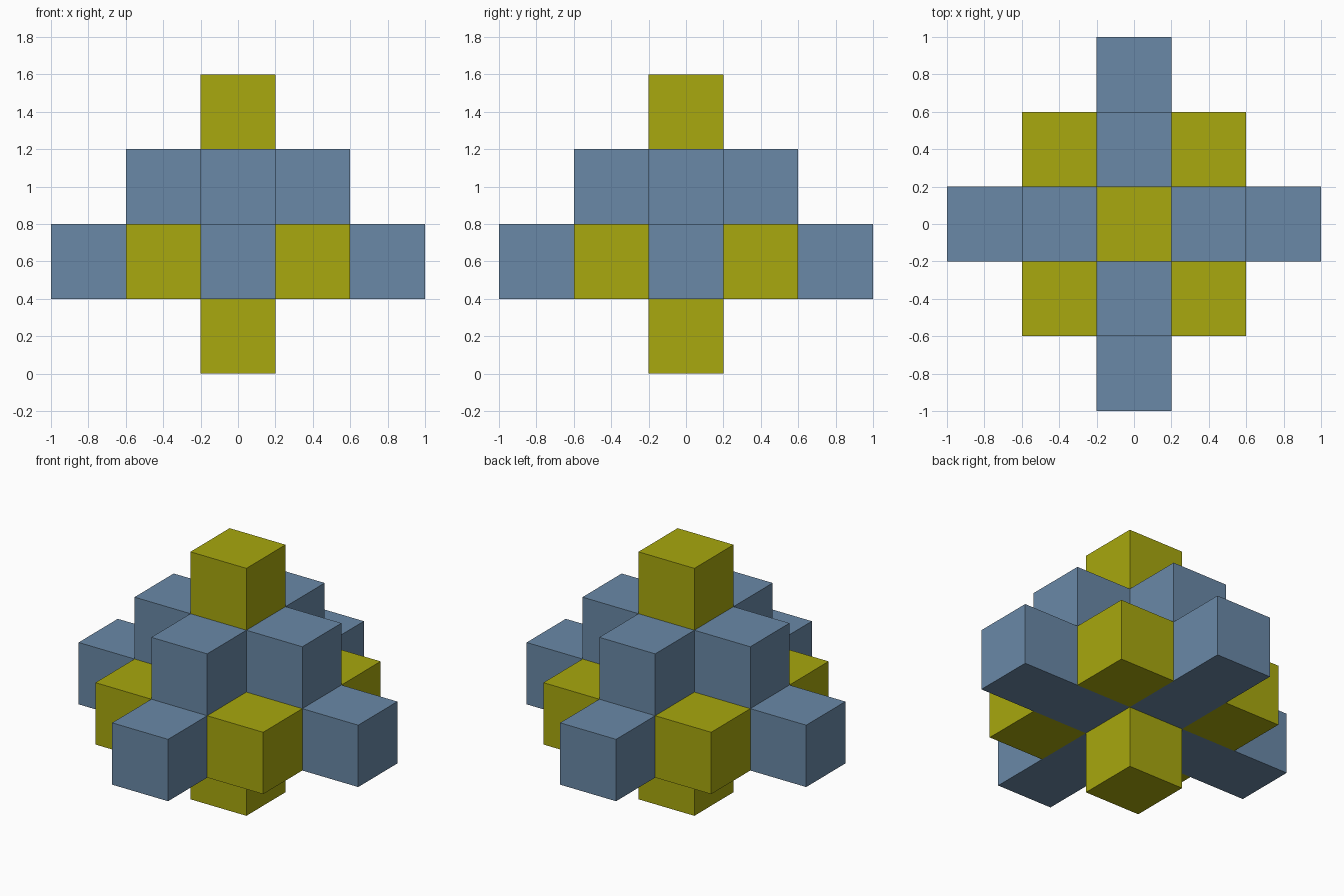
import bpy, bmesh

if "Cube" in bpy.data.objects:
    bpy.data.objects.remove(bpy.data.objects["Cube"])

U = 0.4    # edge of one cube
H = U / 2  # half a cube


def material(name, rgb):
    m = bpy.data.materials.new(name)
    m.diffuse_color = (*rgb, 1.0)
    m.use_nodes = True
    m.node_tree.nodes["Principled BSDF"].inputs["Base Color"].default_value = m.diffuse_color
    return m


BLUE = material("steel_blue", (0.144, 0.250, 0.386))
YELLOW = material("olive_yellow", (0.392, 0.392, 0.0044))


def prism(name, outline, z, mat):
    """Extrude a closed xy outline upward by one cube height."""
    bm = bmesh.new()
    base = bm.faces.new([bm.verts.new((x, y, z)) for x, y in outline])
    top = bmesh.ops.extrude_face_region(bm, geom=[base], use_keep_orig=True)["geom"]
    bmesh.ops.translate(bm, vec=(0, 0, U),
                        verts=[v for v in top if isinstance(v, bmesh.types.BMVert)])
    bmesh.ops.recalc_face_normals(bm, faces=bm.faces)
    mesh = bpy.data.meshes.new(name)
    bm.to_mesh(mesh)
    bm.free()
    mesh.materials.append(mat)
    obj = bpy.data.objects.new(name, mesh)
    bpy.context.collection.objects.link(obj)
    return obj


def cube(name, x, y, z):
    prism(name, [(x - H, y - H), (x + H, y - H), (x + H, y + H), (x - H, y + H)], z, YELLOW)


def cross(name, reach, z):
    outline = []
    corner = [(H, -H), (reach, -H), (reach, H)]
    for _ in range(4):  # quarter turns of one arm
        outline += corner
        corner = [(-y, x) for x, y in corner]
    prism(name, outline, z, BLUE)


# Central foot and top cube
cube("foot_cube", 0, 0, 0)
cube("top_cube", 0, 0, 3 * U)

# Blue crosses, wide below and narrow above
cross("lower_cross", 2.5 * U, U)
cross("upper_cross", 1.5 * U, 2 * U)

# Yellow cubes in the inner corners of the lower cross
for sx, side in ((-1, "left"), (1, "right")):
    for sy, end in ((-1, "front"), (1, "back")):
        cube(f"corner_cube_{end}_{side}", sx * U, sy * U, U)
